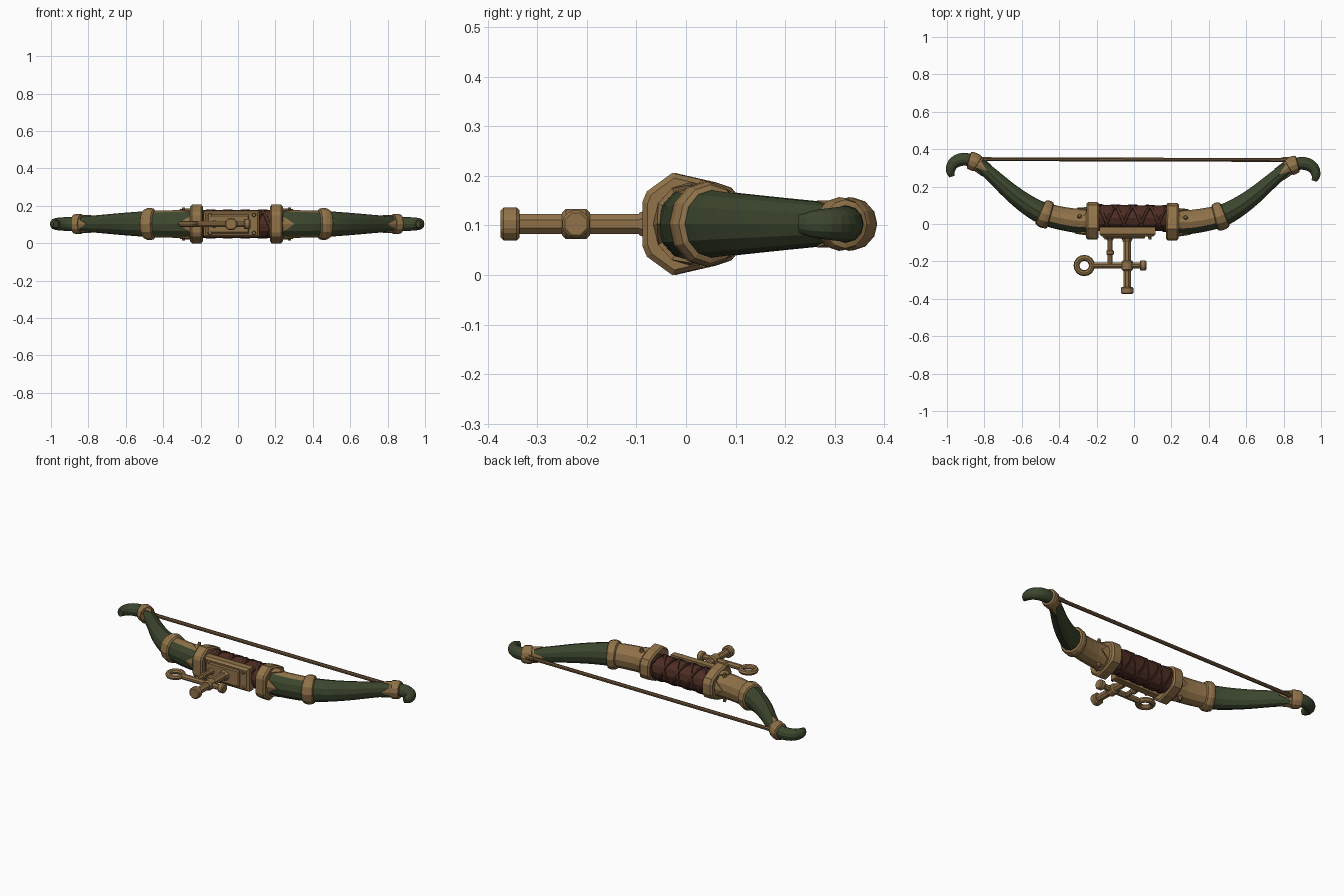
import bpy, bmesh, math
from mathutils import Vector, Matrix

if "Cube" in bpy.data.objects:
    bpy.data.objects.remove(bpy.data.objects["Cube"])

ZC = 0.103  # height of the bow's centre plane


def material(name, rgb):
    m = bpy.data.materials.new(name)
    m.diffuse_color = (*rgb, 1)
    m.use_nodes = True
    m.node_tree.nodes["Principled BSDF"].inputs["Base Color"].default_value = m.diffuse_color
    return m


GREEN = material("dark green wood", (0.046, 0.062, 0.028))
BRASS = material("aged brass", (0.28, 0.17, 0.067))
LEATHER = material("brown leather", (0.075, 0.026, 0.017))
STRAP = material("dark leather strap", (0.05, 0.018, 0.012))
CORD = material("tan cord", (0.16, 0.095, 0.042))


def finish(name, bm, mats, bevel=0, smooth=False):
    bmesh.ops.recalc_face_normals(bm, faces=bm.faces)
    me = bpy.data.meshes.new(name)
    bm.to_mesh(me)
    bm.free()
    ob = bpy.data.objects.new(name, me)
    bpy.context.collection.objects.link(ob)
    for m in mats:
        me.materials.append(m)
    for p in me.polygons:
        p.use_smooth = False
    if bevel:
        b = ob.modifiers.new("bevel", "BEVEL")
        b.width, b.segments, b.limit_method = bevel, 1, 'ANGLE'
    if smooth:
        bpy.context.view_layer.objects.active = ob
        ob.select_set(True)
        bpy.ops.object.shade_smooth_by_angle(angle=math.radians(40))
        ob.select_set(False)
    return ob


def loft(name, rings, mats, rule=None, cap=True, **kw):
    """Skin a list of point rings; rule(i, j) picks the material."""
    bm = bmesh.new()
    vs = [[bm.verts.new(p) for p in r] for r in rings]
    n = len(vs[0])
    for i in range(len(vs) - 1):
        for j in range(n):
            k = (j + 1) % n
            f = bm.faces.new((vs[i][j], vs[i][k], vs[i + 1][k], vs[i + 1][j]))
            if rule:
                f.material_index = rule(i, j)
    if cap:
        bm.faces.new(vs[0])
        bm.faces.new(vs[-1])
    return finish(name, bm, mats, **kw)


def cyl(name, p0, p1, r, mat, n=8, r2=None, **kw):
    p0, p1 = Vector(p0), Vector(p1)
    d = p1 - p0
    bm = bmesh.new()
    mtx = Matrix.Translation((p0 + p1) / 2) @ d.to_track_quat('Z', 'Y').to_matrix().to_4x4() \
        @ Matrix.Rotation(math.pi / n, 4, 'Z')
    bmesh.ops.create_cone(bm, cap_ends=True, segments=n, radius1=r, radius2=r2 or r,
                          depth=d.length, matrix=mtx)
    return finish(name, bm, [mat], **kw)


# Limb stations: x, y, half thickness in plan, half height
ST = [(0.20, 0.012, .068, .075), (0.32, 0.016, .064, .074), (0.46, 0.045, .060, .070),
      (0.55, 0.088, .054, .064), (0.65, 0.160, .046, .056), (0.75, 0.248, .038, .047),
      (0.82, 0.304, .035, .042), (0.88, 0.333, .034, .038), (0.93, 0.331, .034, .036),
      (0.965, 0.308, .030, .033), (0.977, 0.272, .024, .028), (0.968, 0.242, .014, .019)]


def station(t):
    """Catmull-Rom sample of the limb stations."""
    i = min(int(t), len(ST) - 2)
    u = t - i
    g = lambda k: Vector(ST[max(0, min(len(ST) - 1, k))])
    a, b, c, d = g(i - 1), g(i), g(i + 1), g(i + 2)
    return 0.5 * (2 * b + (c - a) * u + (2 * a - 5 * b + 4 * c - d) * u * u
                  + (3 * b - a - 3 * c + d) * u ** 3)


def skin(t, ang, grow, s):
    """Point on the limb surface, pushed outward by grow; s is the side."""
    q = station(t)
    e = station(min(t + .05, 11)) - station(max(t - .05, 0))
    nrm = Vector((-e[1], e[0])).normalized()
    o = nrm * math.cos(ang) * (q[2] + grow)
    return (s * (q[0] + o.x), q[1] + o.y, ZC + math.sin(ang) * (q[3] + grow))


N = 12
ANG = [2 * math.pi * j / N for j in range(N)]


def band(name, s, profile):
    return loft(name, [[skin(t, a, g, s) for a in ANG] for t, g in profile], [BRASS])


def crown(name, s, root, short, long, grow):
    """Collar fringe ending in leaf-like points."""
    rings = [[skin(root, a, grow, s) for a in ANG],
             [skin(short, a, grow, s) for a in ANG],
             [skin((long if j % 3 == 0 else short), a, grow * (.5 if j % 3 == 0 else 1), s)
              for j, a in enumerate(ANG)],
             [skin((long if j % 3 == 0 else short), a, -.004, s) for j, a in enumerate(ANG)]]
    return loft(name, rings, [BRASS])


bow = []
half = [(-.085, .045), (-.076, .066), (-.025, .103), (.04, .088), (.1, .06), (.115, .03)]
collar = half + [(y, -z) for y, z in reversed(half)]

for s, side in ((-1, "left"), (1, "right")):
    # limb: green, with a brass sleeve on the back of its inner part
    ts = [i / 3 for i in range(34)]
    bow.append(loft(side + "_limb", [[skin(t, a, 0, s) for a in ANG] for t in ts], [GREEN, BRASS],
                    rule=lambda i, j: int(i < 6 and math.cos(2 * math.pi * (j + .5) / N) > -.4)))
    # brass bands and pointed fringes
    bow.append(band(side + "_middle_band", s,
                    [(1.82, .002), (1.86, .011), (2.0, .016), (2.15, .016), (2.3, .011), (2.34, .002)]))
    bow.append(band(side + "_tip_band", s,
                    [(6.15, .0), (6.2, .011), (6.4, .014), (6.75, .014), (6.95, .011), (7.0, .0)]))
    bow.append(crown(side + "_collar_fringe", s, 0.2, 0.5, 0.88, .009))
    bow.append(crown(side + "_tip_fringe", s, 6.3, 6.05, 5.4, .006))
    # big faceted collar beside the grip
    rings = [[(s * x, .015 + (y - .015) * k, ZC + z * k) for y, z in collar]
             for x, k in ((.180, .9), (.188, 1), (.238, 1), (.248, .9))]
    bow.append(loft(side + "_collar", rings, [BRASS]))
    # rivets above and below the sleeve
    for v, where in ((1, "upper"), (-1, "lower")):
        bow.append(cyl(f"{side}_{where}_rivet", (s * .283, .035, ZC + v * .06),
                       (s * .283, .04, ZC + v * .088), .015, BRASS, r2=.008))

# leather grip
GY, GR, GZ = .032, .068, .074
bow.append(loft("grip", [[(x, GY + GR * math.cos(a), ZC + GZ * math.sin(a)) for a in ANG]
                         for x in (-.19, .19)], [LEATHER]))
# crossed wrapping straps
for d in (-1, 1):
    for k in range(2):
        rings = []
        for i in range(61):
            u = i / 60
            a = d * (u * 4 * math.pi) + k * math.pi + .4
            ring = []
            for w, h in ((-.011, -.006), (-.008, .004), (.008, .004), (.011, -.006)):
                ring.append((-.185 + .37 * u + w, GY + (GR + h) * math.cos(a),
                             ZC + (GZ + h) * math.sin(a)))
            rings.append(ring)
        bow.append(loft(f"grip_strap_{'a' if d > 0 else 'b'}{k + 1}", rings,
                        [LEATHER if d > 0 else STRAP]))

# the bow sits very slightly turned
for ob in bow:
    ob.rotation_euler.z = -0.012
    ob.location.x = -0.008

# bowstring with knotted ends
cyl("bowstring", (-.86, .347, ZC), (.86, .342, ZC), .011, CORD, smooth=True)
for s in (-1, 1):
    cyl("string_binding", (s * .835, .345, ZC), (s * .785, .345, ZC), .016, CORD, r2=.012)

# mounting plate on the front of the grip
def plate(name, x0, x1, y0, y1, hz, inset):
    ring = lambda y, k: [(x0 + k, y, ZC - hz + k), (x1 - k, y, ZC - hz + k),
                         (x1 - k, y, ZC + hz - k), (x0 + k, y, ZC + hz - k)]
    return loft(name, [ring(y1, 0), ring(y0 + inset, 0), ring(y0, inset)], [BRASS])


plate("mounting_plate", -.185, .115, -.066, -.015, .07, .012)
plate("mounting_plate_rim", -.165, .06, -.078, -.06, .05, .006)
for x in (-.15, .085):
    for z in (-.048, .048):
        cyl("plate_rivet", (x, -.06, ZC + z), (x, -.083, ZC + z), .012, BRASS, r2=.008)

# sight: main post, side post, crossbar, knobs and ring
SY = -.222
cyl("main_post", (-.037, -.06, ZC), (-.037, -.35, ZC), .022, BRASS)
cyl("main_post_foot", (-.037, -.07, ZC), (-.037, -.095, ZC), .036, BRASS, r2=.024)
cyl("main_post_cap", (-.037, -.336, ZC), (-.037, -.374, ZC), .036, BRASS, bevel=.006)
cyl("crossbar_joint", (-.037, SY + .028, ZC), (-.037, SY - .028, ZC), .033, BRASS, bevel=.008)
cyl("side_post", (-.128, -.06, ZC), (-.128, SY, ZC), .015, BRASS)
cyl("side_post_node", (-.128, -.14, ZC), (-.128, -.165, ZC), .022, BRASS, bevel=.005)
cyl("side_post_foot", (-.128, -.07, ZC), (-.128, -.088, ZC), .026, BRASS, r2=.016)
cyl("crossbar", (-.22, SY, ZC), (.05, SY, ZC), .017, BRASS)
cyl("crossbar_cap", (.032, SY, ZC), (.066, SY, ZC), .03, BRASS, bevel=.006)
MAJ, MIN = .041, .016
rings = [[((MAJ + MIN * math.cos(b)) * math.cos(a) - .266, (MAJ + MIN * math.cos(b)) * math.sin(a) + SY,
           ZC + MIN * math.sin(b)) for b in [math.tau * j / 8 for j in range(8)]]
         for a in [math.tau * i / 16 for i in range(17)]]
loft("sight_ring", rings, [BRASS], cap=False)
